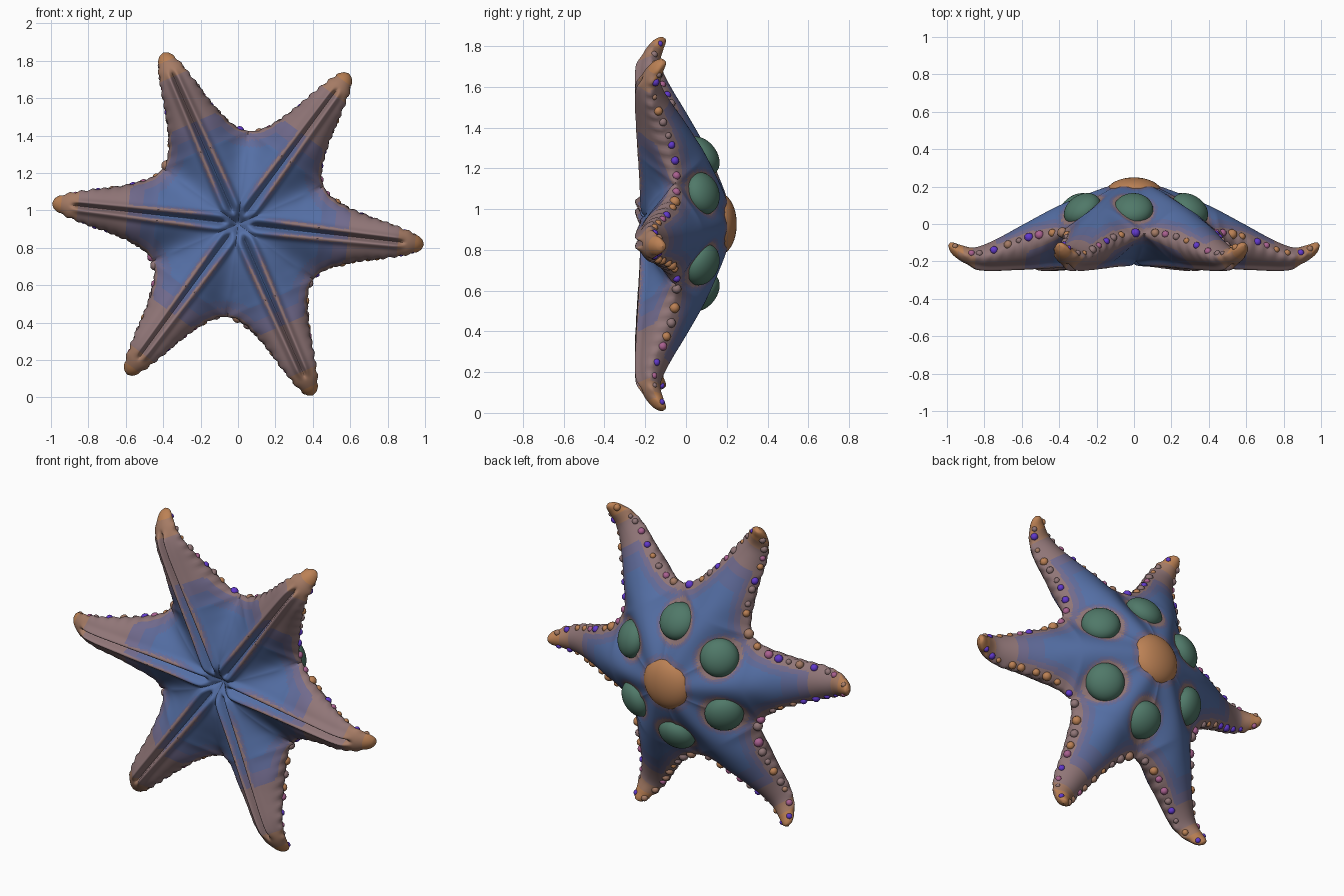
import bpy, bmesh, math, random
from mathutils import Vector, Matrix

random.seed(4)
cube = bpy.data.objects.get("Cube")
if cube:
    bpy.data.objects.remove(cube)

CENTRE_Z = 0.927
FIRST_ARM = math.radians(-6.4)
VALLEY = 0.433            # distance along an arm where neighbours separate
WEDGE = math.tan(math.pi / 6)


def material(name, colour):
    mat = bpy.data.materials.new(name)
    mat.use_nodes = True
    mat.diffuse_color = (*colour, 1)
    mat.node_tree.nodes["Principled BSDF"].inputs["Base Color"].default_value = (*colour, 1)
    return mat


BLUE, DUSK, SLATE, MAUVE, TAN, ORANGE, GREEN, VIOLET, PINK = range(9)
MATERIALS = [
    material("skin blue", (0.09, 0.16, 0.38)),
    material("dusk blue", (0.115, 0.145, 0.32)),
    material("slate purple", (0.165, 0.145, 0.265)),
    material("dusty mauve", (0.28, 0.18, 0.185)),
    material("warm tan", (0.38, 0.20, 0.13)),
    material("tip orange", (0.50, 0.22, 0.09)),
    material("dome green", (0.08, 0.19, 0.14)),
    material("bead violet", (0.12, 0.04, 0.60)),
    material("bead pink", (0.40, 0.12, 0.28)),
]


def curve(*points):
    """Smooth interpolation through a few (position, value) points."""
    n = len(points)

    def slope(i):
        a, b = points[max(i - 1, 0)], points[min(i + 1, n - 1)]
        return (b[1] - a[1]) / (b[0] - a[0])

    def value(x):
        i = 0
        while i < n - 2 and x > points[i + 1][0]:
            i += 1
        (x0, y0), (x1, y1) = points[i], points[i + 1]
        h = x1 - x0
        t = min(max((x - x0) / h, 0), 1)
        a, b = slope(i) * h, slope(i + 1) * h
        return (y0 + a * t + (3 * (y1 - y0) - 2 * a - b) * t * t
                + (2 * (y0 - y1) + a + b) * t ** 3)
    return value


# Profiles along one arm
arm_width = curve((VALLEY, .25), (.47, .208), (.52, .178), (.6, .147), (.7, .118),
                  (.8, .095), (.9, .068), (.96, .046), (.99, .025), (1, 0))
back_ridge = curve((0, .22), (.1, .21), (.2, .18), (.4, .1), (.6, -.005), (.7, -.06),
                   (.8, -.108), (.87, -.126), (.94, -.11), (.985, -.098), (1, -.115))
back_valley = curve((0, .22), (.1, .2), (.2, .15), (.3, .07), (VALLEY, -.05))
front_ridge = curve((0, -.2), (.1, -.208), (.3, -.214), (.6, -.226), (.8, -.232),
                    (.9, -.214), (.96, -.178), (.99, -.145), (1, -.115))
front_valley = curve((0, -.2), (.1, -.198), (.2, -.18), (.35, -.115), (VALLEY, -.05))
rim = curve((VALLEY, -.05), (.5, -.07), (.6, -.1), (.7, -.135), (.8, -.17),
            (.9, -.17), (.96, -.14), (1, -.115))

# How far the skin turns from blue (0) to orange (1) along an arm
back_warmth = curve((.5, 0), (.62, .2), (.7, .4), (.76, .6), (.87, .8), (.92, .93), (1, 1))
front_warmth = curve((.3, 0), (.44, .2), (.52, .4), (.61, .6), (.86, .8), (.95, .93), (1, 1))


def smooth(a, b, x):
    t = min(max((x - a) / (b - a), 0), 1)
    return t * t * (3 - 2 * t)


def half_width(u):
    return u * WEDGE if u <= VALLEY else max(arm_width(u), 0)


def across(u, s):
    """Sideways position on an arm, with a bumpy outline near the rim."""
    bumps = .005 * math.sin(105 * u) * smooth(VALLEY, .5, u) * (1 - smooth(.93, .99, u))
    return s * (half_width(u) + bumps * s ** 8)


def section(s, u, power):
    """Cross-section: soft valleys near the centre, round arms further out."""
    inner = 0.5 + 0.5 * math.cos(math.pi * s)
    outer = max(1 - s * s, 0) ** power
    k = smooth(.3, .6, u)
    return inner * (1 - k) + outer * k


def back_height(u, s):
    low = back_valley(u) if u <= VALLEY else rim(u)
    return low + (back_ridge(u) - low) * section(s, u, 0.75)


def lip_shape(u, v):
    """Paired raised lips that run along the front of an arm."""
    fade = smooth(.05, .1, u) * (1 - smooth(.84, .91, u))
    return fade * math.exp(-((v - .042 + .024 * u) / .018) ** 2), fade


def front_height(u, s):
    low = front_valley(u) if u <= VALLEY else rim(u)
    y = low + (front_ridge(u) - low) * section(s, u, 0.6)
    v = abs(s) * half_width(u)
    lip, fade = lip_shape(u, v)
    groove = fade * math.exp(-(v / .013) ** 2)
    return y - (1 - s ** 4) * (.022 * lip - .036 * groove) + .06 * math.exp(-(u / .045) ** 2)


def place(arm, u, v, y):
    a = FIRST_ARM + arm * math.pi / 3
    return Vector((u * math.cos(a) - v * math.sin(a), y,
                   CENTRE_Z + u * math.sin(a) + v * math.cos(a)))


# Domes sit between the arms, a few turned slightly off the middle
DOME_R = 0.335
domes = []
for arm, turn in enumerate((3, 7, 2, 0, 7, 0)):
    a = math.radians(30 + turn)
    u, v = DOME_R * math.cos(a), DOME_R * math.sin(a)
    domes.append(place(arm, u, v, back_valley(DOME_R * math.cos(math.pi / 6))))

outline = [(u, half_width(u)) for u in (VALLEY + (1 - VALLEY) * i / 40 for i in range(41))]


def edge_distance(u, v):
    return min(math.hypot(u - a, abs(v) - b) for a, b in outline)


def skin_colour(arm, u, v, edge, back):
    if back:
        spot = place(arm, u, v, 0)
        ring = min(math.hypot(spot.x - d.x, spot.z - d.z) for d in domes)
        border = max(.85 - 8 * edge, .75 - 18 * (ring - .1), .7 - 12 * (math.hypot(u, v) - .13))
        warmth = max(back_warmth(u), min(border, .75))
    else:
        lip = lip_shape(u, abs(v))[0]
        warmth = max(front_warmth(u), .68 - 5.5 * edge, .72 * lip * smooth(.05, .3, u))
    return sum(warmth > limit for limit in (.2, .4, .58, .8, .93))


def finish(name, bm, angle=50):
    mesh = bpy.data.meshes.new(name)
    bm.to_mesh(mesh)
    bm.free()
    for mat in MATERIALS:
        mesh.materials.append(mat)
    obj = bpy.data.objects.new(name, mesh)
    bpy.context.collection.objects.link(obj)
    bpy.ops.object.select_all(action='DESELECT')
    obj.select_set(True)
    bpy.context.view_layer.objects.active = obj
    bpy.ops.object.shade_smooth_by_angle(angle=math.radians(angle))


# Star body: six repeated sectors, each with a back and a front sheet
INNER, OUTER, ACROSS = 38, 62, 26
us = [VALLEY * i / INNER for i in range(INNER)]
us += [VALLEY + (1 - VALLEY) * math.sin(math.pi / 2 * i / OUTER) ** 1.2 for i in range(OUTER + 1)]
ss = [math.copysign(abs(j / ACROSS) ** 1.3, j) for j in range(-ACROSS, ACROSS + 1)]
cells = []
for i in range(len(us) - 1):
    for j in range(len(ss) - 1):
        u = (us[i] + us[i + 1]) / 2
        v = half_width(u) * (ss[j] + ss[j + 1]) / 2
        cells.append((i, j, u, v, edge_distance(u, v)))

bm = bmesh.new()
for back, height in ((True, back_height), (False, front_height)):
    for arm in range(6):
        grid = [[bm.verts.new(place(arm, u, across(u, s), height(u, s))) for s in ss] for u in us]
        for i, j, u, v, edge in cells:
            quad = [grid[i][j], grid[i + 1][j], grid[i + 1][j + 1], grid[i][j + 1]]
            face = bm.faces.new(quad[::-1] if back else quad)
            face.material_index = skin_colour(arm, u, v, edge, back)
bmesh.ops.remove_doubles(bm, verts=bm.verts, dist=0.0004)
bmesh.ops.recalc_face_normals(bm, faces=bm.faces)
finish("star_body", bm, 60)


def blob(bm, matrix, colour, detail):
    made = bmesh.ops.create_icosphere(bm, subdivisions=detail, radius=1, matrix=matrix)
    for face in {f for v in made["verts"] for f in v.link_faces}:
        face.material_index = colour


# Green domes, tilted to follow the back
bm = bmesh.new()
for spot in domes:
    out = spot - Vector((0, spot.y, CENTRE_Z))
    normal = out.normalized() * .62 + Vector((0, .78, 0))
    turn = normal.to_track_quat('Z', 'Y').to_matrix().to_4x4()
    blob(bm, Matrix.Translation(spot) @ turn @ Matrix.Diagonal((.106, .106, .072, 1)), GREEN, 4)
finish("back_domes", bm)

# Raised round cap at the middle of the back
bm = bmesh.new()
blob(bm, Matrix.Translation((0, .166, CENTRE_Z)) @ Matrix.Diagonal((.15, .083, .15, 1)), ORANGE, 4)
finish("centre_cap", bm)

# Beads mostly sunk in the back side of both rims of every arm
bm = bmesh.new()
for arm in range(6):
    for side in (-1, 1):
        for k in range(9):
            u = VALLEY + .02 + .5 * k / 8 + random.uniform(-.015, .015)
            size = random.uniform(.017, .027) * (1.1 - .35 * k / 8)
            w = half_width(u)
            spot = place(arm, u, side * (w - .017), back_height(u, 1 - .017 / w) - .008)
            tint = random.choice((ORANGE, TAN, MAUVE, MAUVE, ORANGE, VIOLET, VIOLET, PINK))
            blob(bm, Matrix.Translation(spot) @ Matrix.Scale(size, 4), tint, 2)
finish("rim_beads", bm)
